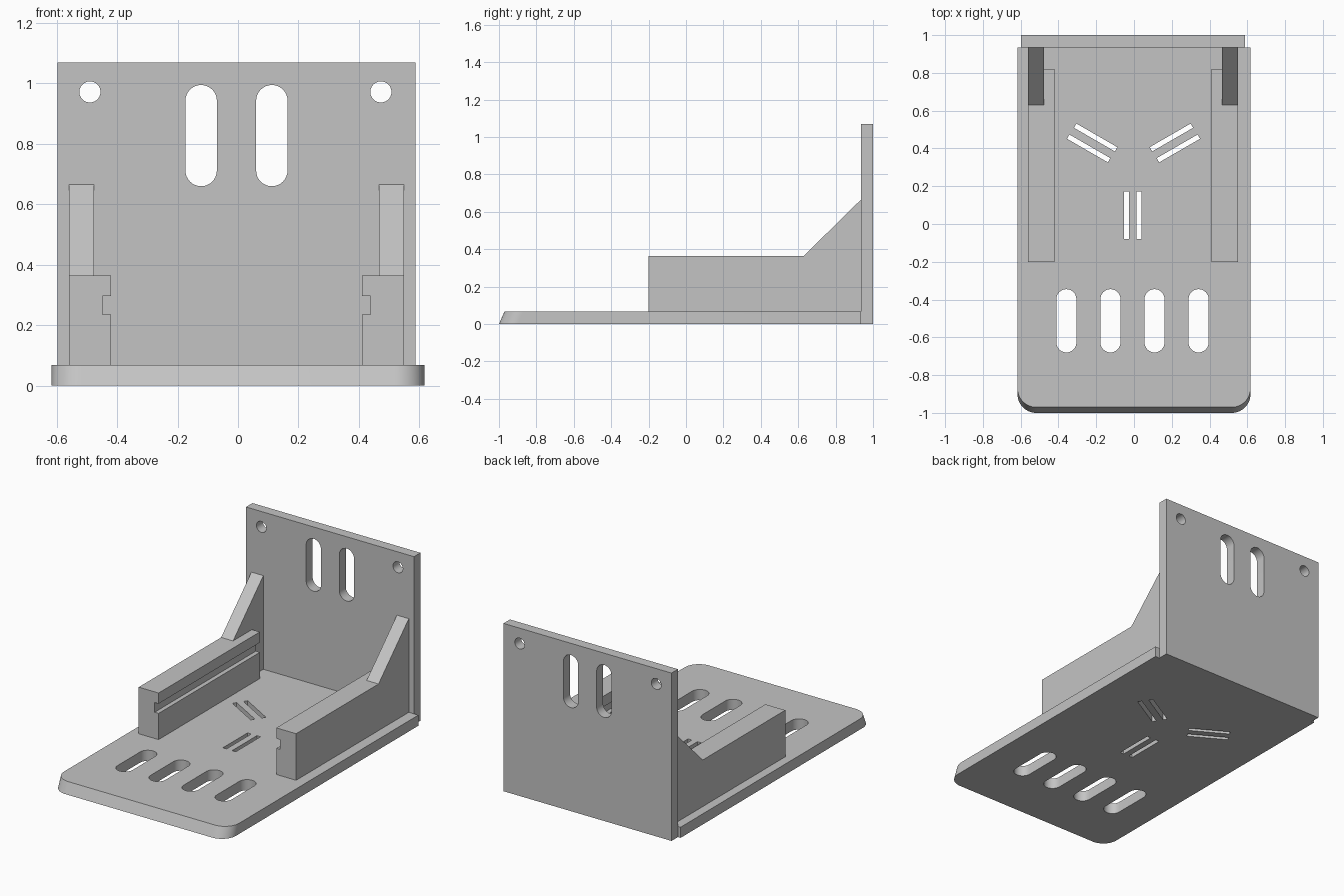
import bpy, bmesh
from math import radians, sin, cos, pi
from mathutils import Matrix, Vector

default = bpy.data.objects.get("Cube")
if default:
    bpy.data.objects.remove(default, do_unlink=True)

grey = bpy.data.materials.new("plain grey")
grey.use_nodes = True
grey.diffuse_color = (0.55, 0.55, 0.55, 1)
grey.node_tree.nodes["Principled BSDF"].inputs["Base Color"].default_value = (0.55, 0.55, 0.55, 1)


def add_prism(bm, lower, upper):
    """Closed solid between two matching outlines."""
    a = [bm.verts.new(p) for p in lower]
    b = [bm.verts.new(p) for p in upper]
    bm.faces.new(a[::-1])
    bm.faces.new(b)
    for i in range(len(a)):
        j = (i + 1) % len(a)
        bm.faces.new((a[i], a[j], b[j], b[i]))


def make(name, *prisms):
    bm = bmesh.new()
    for lower, upper in prisms:
        add_prism(bm, lower, upper)
    bmesh.ops.recalc_face_normals(bm, faces=bm.faces)
    mesh = bpy.data.meshes.new(name)
    bm.to_mesh(mesh)
    bm.free()
    mesh.materials.append(grey)
    ob = bpy.data.objects.new(name, mesh)
    bpy.context.collection.objects.link(ob)
    return ob


def arc(cx, cy, r, start, end, steps=16):
    angles = [radians(start + (end - start) * i / steps) for i in range(steps + 1)]
    return [(cx + r * cos(t), cy + r * sin(t)) for t in angles]


def slot(cx, low, high, r):
    """Upright slot with round ends."""
    return arc(cx, high - r, r, 0, 180) + arc(cx, low + r, r, 180, 360)


def slit(cx, cy, angle, length=0.25, width=0.026):
    turn = Matrix.Rotation(radians(angle), 2)
    corners = [(-1, -1), (1, -1), (1, 1), (-1, 1)]
    return [tuple(Vector((cx, cy)) + turn @ Vector((sx * length / 2, sy * width / 2)))
            for sx, sy in corners]


def along_z(outline, z0, z1):
    return [(x, y, z0) for x, y in outline], [(x, y, z1) for x, y in outline]


def along_y(outline, y0, y1):
    return [(x, y0, z) for x, z in outline], [(x, y1, z) for x, z in outline]


def along_x(outline, x0, x1):
    return [(x0, y, z) for y, z in outline], [(x1, y, z) for y, z in outline]


def cut(ob, prisms):
    """Cut the openings, then bake the result and drop the cutter."""
    cutter = make("cutter", *prisms)
    cutter.hide_render = True
    mod = ob.modifiers.new("openings", "BOOLEAN")
    mod.operation, mod.solver, mod.object = "DIFFERENCE", "EXACT", cutter
    graph = bpy.context.evaluated_depsgraph_get()
    baked = bpy.data.meshes.new_from_object(ob.evaluated_get(graph))
    ob.modifiers.clear()
    ob.data = baked
    bpy.data.objects.remove(cutter, do_unlink=True)


# Base plate: rounded front corners and a slanted front edge
LEFT, RIGHT, WALL, TOP, R = 0.617, -0.617, 0.935, 0.068, 0.1


def base_outline(front):
    return (arc(RIGHT + R, front + R, R, 180, 270) + arc(LEFT - R, front + R, R, 270, 360)
            + [(LEFT, WALL), (RIGHT, WALL)])


base = make("base_plate", ([(x, y, 0) for x, y in base_outline(-1)],
                           [(x, y, TOP) for x, y in base_outline(-0.97)]))
openings = [slot(-0.358 + 0.2333 * i, -0.68, -0.345, 0.053) for i in range(4)]
openings += [slit(x, 0.046, 90) for x in (-0.039, 0.027)]
openings += [slit(-0.203, 0.458, -30), slit(-0.24, 0.40, -30),
             slit(0.198, 0.458, 30), slit(0.235, 0.40, 30)]
cut(base, [along_z(o, -0.1, 0.2) for o in openings])

# Upright back plate with two slots and two screw holes
back = make("back_plate", along_y([(-0.598, 0), (0.587, 0), (0.587, 1.07), (-0.598, 1.07)], WALL, 1))
openings = [slot(x, 0.66, 0.995, 0.052) for x in (-0.122, 0.112)]
openings += [arc(x, 0.972, 0.035, 0, 345, 23) for x in (-0.49, 0.473)]
cut(back, [along_y(o, 0.8, 1.1) for o in openings])

# Grooved rails and sloping gussets on both sides
parts = [base, back]
for name, outer, side in (("right", -0.56, 1), ("left", 0.55, -1)):
    inner = outer + side * 0.14
    groove = inner - side * 0.028
    profile = [(outer, TOP), (inner, TOP), (inner, 0.235), (groove, 0.235),
               (groove, 0.297), (inner, 0.297), (inner, 0.365), (outer, 0.365)]
    parts.append(make(name + "_rail", along_y(profile, -0.2, 0.82)))
    brace = [(0.63, 0.365), (0.82, 0.365), (0.82, TOP), (WALL, TOP), (WALL, 0.665)]
    parts.append(make(name + "_gusset", along_x(brace, outer, outer + side * 0.084)))

# Smooth the round walls, keep the edges sharp
bpy.ops.object.select_all(action="DESELECT")
for ob in parts:
    ob.select_set(True)
bpy.context.view_layer.objects.active = base
bpy.ops.object.shade_smooth_by_angle(angle=radians(30))
